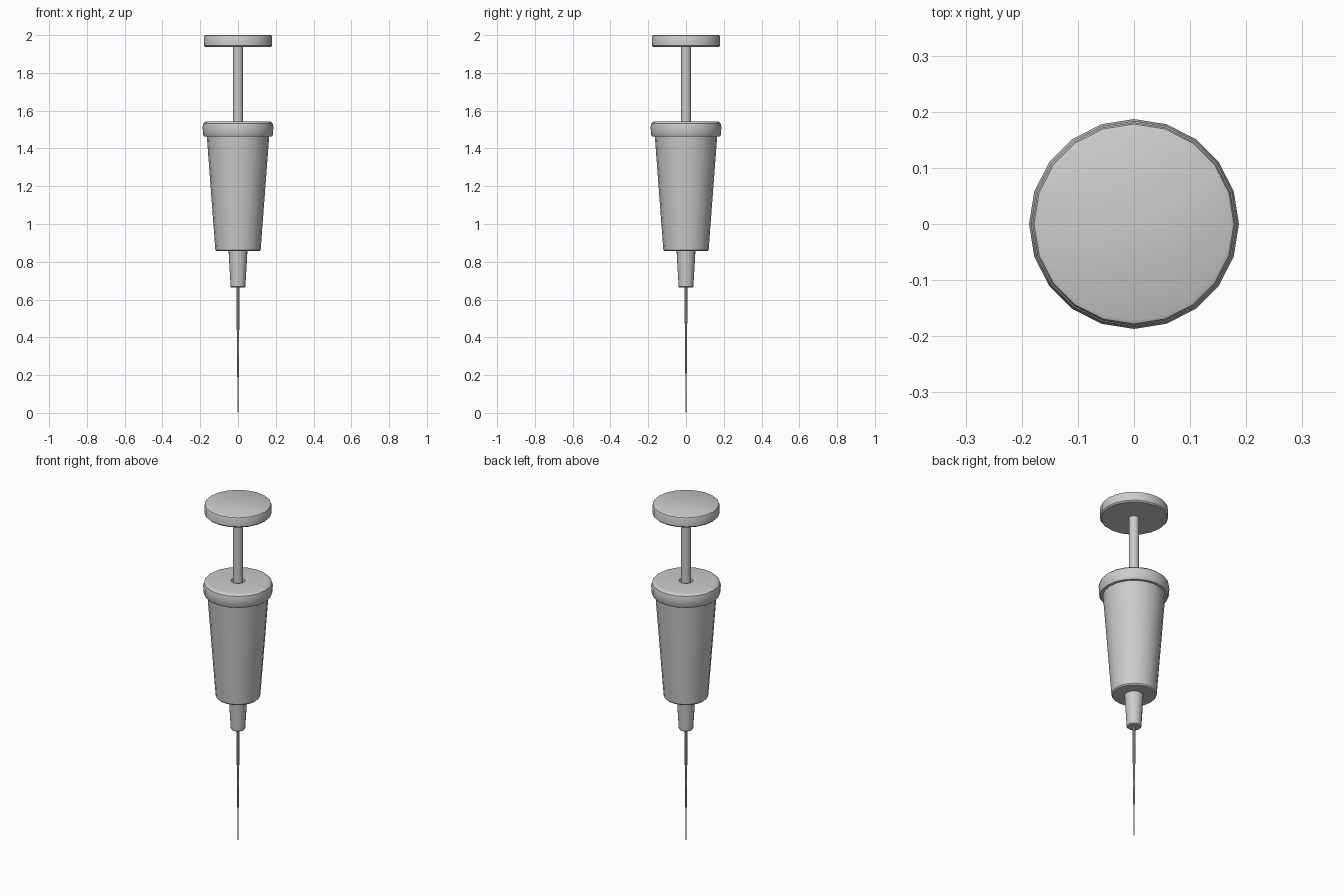
import bpy, bmesh, math

if "Cube" in bpy.data.objects:
    bpy.data.objects.remove(bpy.data.objects["Cube"])

SIDES = 20


def lathe(name, profile, sides=SIDES):
    """Revolve (radius, z) points around z; radius 0 closes to a pole."""
    bm = bmesh.new()
    verts = [bm.verts.new((r, 0, z)) for r, z in profile]
    edges = [bm.edges.new(pair) for pair in zip(verts, verts[1:])]
    bmesh.ops.spin(bm, geom=verts + edges, cent=(0, 0, 0), axis=(0, 0, 1),
                   angle=math.tau, steps=sides, use_merge=True)
    bmesh.ops.remove_doubles(bm, verts=bm.verts, dist=1e-5)
    bmesh.ops.dissolve_degenerate(bm, edges=bm.edges, dist=1e-5)
    bmesh.ops.recalc_face_normals(bm, faces=bm.faces)
    mesh = bpy.data.meshes.new(name)
    bm.to_mesh(mesh)
    bm.free()
    obj = bpy.data.objects.new(name, mesh)
    bpy.context.collection.objects.link(obj)
    bpy.ops.object.select_all(action='DESELECT')
    obj.select_set(True)
    bpy.context.view_layer.objects.active = obj
    bpy.ops.object.shade_smooth_by_angle(angle=math.radians(35))
    return obj


# Plunger: thumb disc and rod reaching into the barrel
lathe("thumb_disc", [(0, 1.938), (0.174, 1.938), (0.181, 1.945),
                     (0.181, 1.99), (0.178, 1.997), (0.172, 2.0), (0, 2.0)])
lathe("plunger_rod", [(0, 1.44), (0.027, 1.44), (0.027, 1.94), (0, 1.94)])

# Barrel: tapered body, rounded collar, and the bore round the rod
lathe("barrel", [(0, 0.856), (0.114, 0.856), (0.120, 0.863), (0.165, 1.464),
                 (0.180, 1.464), (0.186, 1.475), (0.187, 1.515),
                 (0.183, 1.533), (0.174, 1.541), (0.160, 1.543),
                 (0.038, 1.543), (0.038, 1.44), (0, 1.44)])

# Needle hub
lathe("needle_hub", [(0, 0.663), (0.034, 0.663), (0.039, 0.668),
                     (0.050, 0.858), (0, 0.858)])

# Needle tapering to a point
lathe("needle", [(0, 0.0), (0.002, 0.004), (0.009, 0.665), (0, 0.665)], 10)
